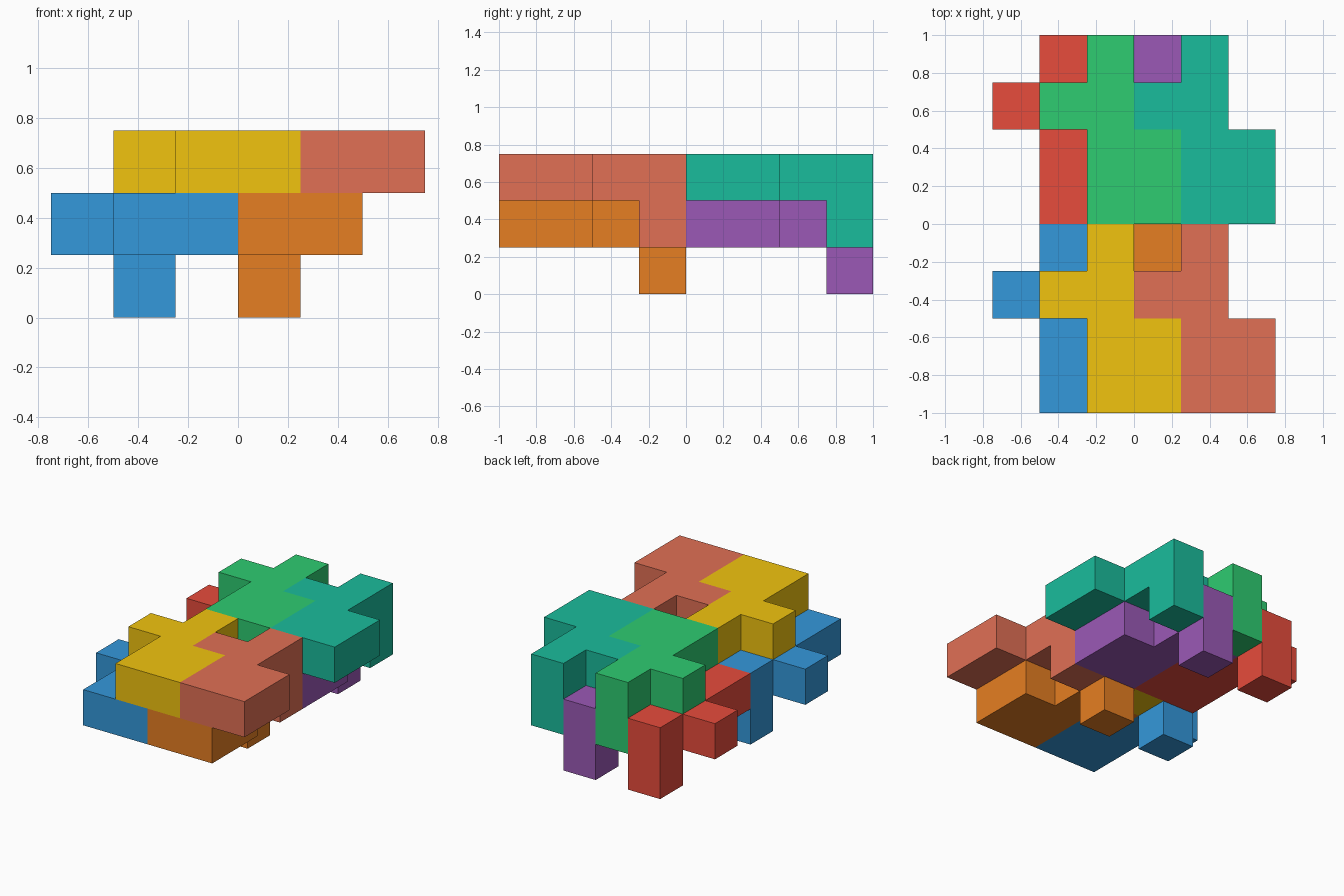
import bpy
import bmesh
from math import radians
from mathutils import Vector

if "Cube" in bpy.data.objects:
    bpy.data.objects.remove(bpy.data.objects["Cube"])

U = 0.25  # edge of one cube

# Cubes of one interlocking piece: flat plate, side knob, tail and downward peg
CELLS = {(0, 0, 0), (1, 0, 0), (0, 1, 0), (1, 1, 0),
         (-1, 2, 0), (0, 2, 0), (0, 3, 0), (0, 3, -1)}


def linear(hex_code):
    rgb = [int(hex_code[i:i + 2], 16) / 255 for i in (0, 2, 4)]
    return [c / 12.92 if c <= 0.04045 else ((c + 0.055) / 1.055) ** 2.4 for c in rgb] + [1.0]


def make_piece(name, origin, color):
    """Outer skin of the cube cluster, with coplanar squares merged."""
    bm = bmesh.new()
    for cell in CELLS:
        for axis in range(3):
            for side in (-1, 1):
                n = Vector((0, 0, 0))
                n[axis] = side
                if tuple(int(c + d) for c, d in zip(cell, n)) in CELLS:
                    continue
                u, v = Vector((0, 0, 0)), Vector((0, 0, 0))
                u[(axis + 1) % 3] = 0.5
                v[(axis + 2) % 3] = 0.5 * side
                mid = Vector(cell) + Vector((0.5, 0.5, 0.5)) + n * 0.5
                corners = (mid - u - v, mid + u - v, mid + u + v, mid - u + v)
                bm.faces.new([bm.verts.new(p * U) for p in corners])
    bmesh.ops.remove_doubles(bm, verts=bm.verts[:], dist=0.001)
    bmesh.ops.dissolve_limit(bm, angle_limit=radians(1), verts=bm.verts[:], edges=bm.edges[:])
    bmesh.ops.recalc_face_normals(bm, faces=bm.faces[:])
    mesh = bpy.data.meshes.new(name)
    bm.to_mesh(mesh)
    bm.free()
    mat = bpy.data.materials.new(name + "_color")
    mat.diffuse_color = linear(color)
    mat.use_nodes = True
    mat.node_tree.nodes["Principled BSDF"].inputs["Base Color"].default_value = mat.diffuse_color
    mesh.materials.append(mat)
    obj = bpy.data.objects.new(name, mesh)
    obj.location = origin
    bpy.context.collection.objects.link(obj)


# Position of each piece within a half: (x, z) of its plate corner
SLOTS = {"lower_left": (-0.5, 0.25), "lower_right": (0.0, 0.25),
         "upper_left": (-0.25, 0.5), "upper_right": (0.25, 0.5)}
HALVES = {"front": (-1.0, ("3498db", "e67e22", "f1c40f", "e17055")),
          "back": (0.0, ("e74c3c", "9b59b6", "2ecc71", "1abc9c"))}

# The same four-piece stack repeats in front and back halves
for half, (y, colors) in HALVES.items():
    for (slot, (x, z)), color in zip(SLOTS.items(), colors):
        make_piece(f"{half}_{slot}_piece", (x, y, z), color)
